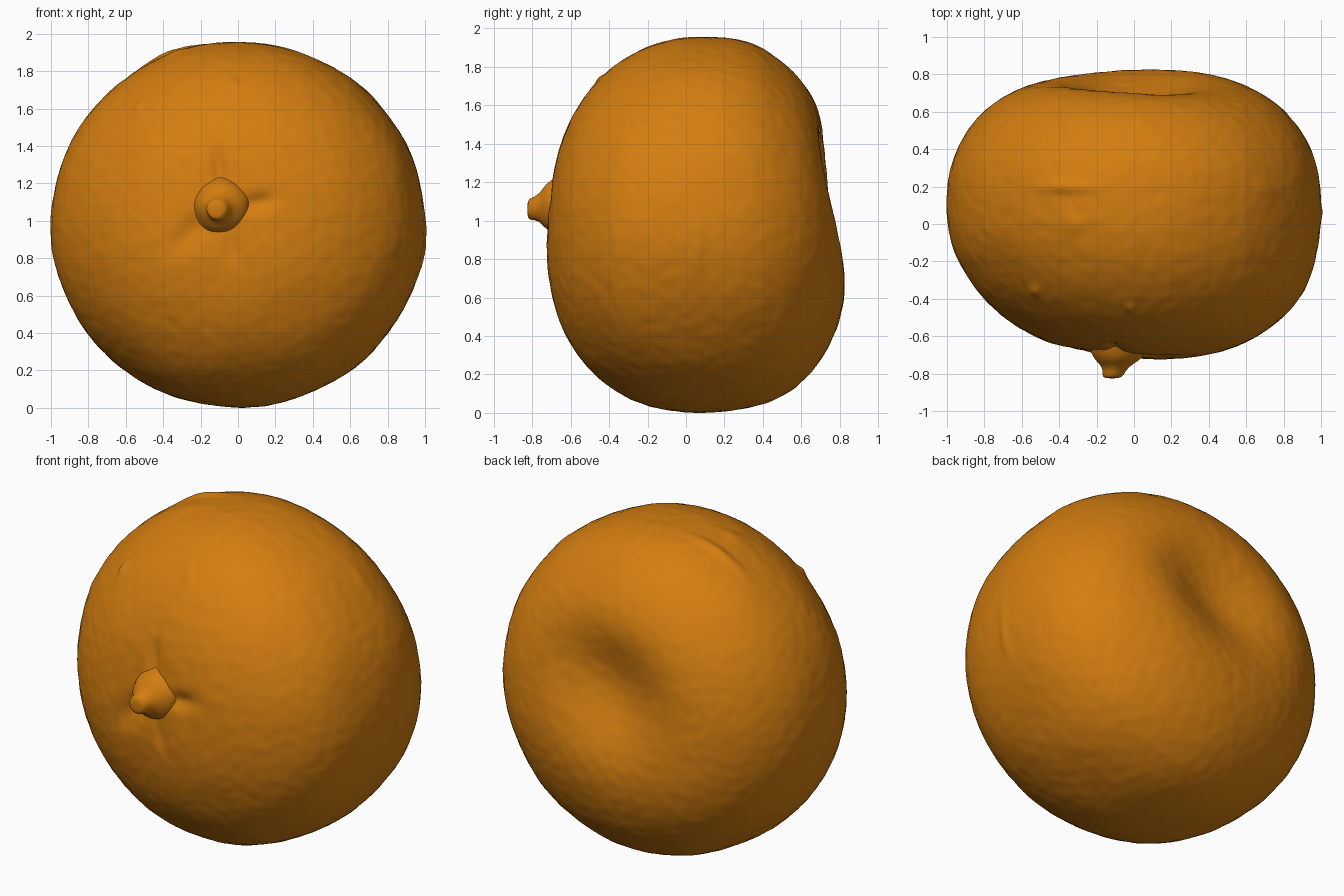
import bpy, bmesh, math
from mathutils import Vector, noise

cube = bpy.data.objects.get("Cube")
if cube:
    bpy.data.objects.remove(cube, do_unlink=True)

MID = 0.98      # height of the fruit's centre
BELLY = 0.10    # depth of the widest ring
POWER = 2.28    # squareness of the side profile

peel = bpy.data.materials.new("orange_peel")
peel.use_nodes = True
colour = (0.65, 0.205, 0.005, 1)
peel.diffuse_color = colour
bsdf = peel.node_tree.nodes["Principled BSDF"]
bsdf.inputs["Base Color"].default_value = colour
bsdf.inputs["Roughness"].default_value = 0.7


def finish(bm, name):
    bmesh.ops.recalc_face_normals(bm, faces=bm.faces)
    mesh = bpy.data.meshes.new(name)
    bm.to_mesh(mesh)
    bm.free()
    mesh.materials.append(peel)
    mesh.shade_smooth()
    obj = bpy.data.objects.new(name, mesh)
    bpy.context.collection.objects.link(obj)
    return obj


def bell(d, width):
    return math.exp(-0.5 * (d / width) ** 2)


def turned(dx, dz, degrees):
    """Offsets along and across a line at the given angle."""
    c, s = math.cos(math.radians(degrees)), math.sin(math.radians(degrees))
    return dx * c + dz * s, dz * c - dx * s


# Creases that run out from the stem: angle in degrees, length, width, depth
STEM = Vector((-0.09, 0, 1.07))
CREASES = [(93, 0.18, 0.025, 0.025), (8, 0.14, 0.035, 0.03),
           (221, 0.20, 0.05, 0.03), (285, 0.18, 0.03, 0.015)]
# Small warts and scars on the peel: centre, size, height
WARTS = [((-0.53, -0.36, 1.66), (0.02, 0.02, 0.1), 0.015),
         ((-0.02, -0.45, 1.76), (0.015, 0.015, 0.1), 0.012),
         ((-0.36, 0.20, 1.88), (0.12, 0.025, 0.1), 0.02),
         ((-0.33, 0.0, 1.9), (0.04, 0.04, 0.1), 0.01),
         ((0.70, 0.18, 1.66), (0.05, 0.03, 0.1), 0.007),
         ((0.98, 0.06, 0.85), (0.1, 0.02, 0.12), 0.01)]


def shape(n):
    """Place one point of the fruit from its direction."""
    depth = 0.755 if n.y > 0 else 0.82
    r = math.hypot(n.x, n.z)
    s = (r ** POWER + abs(n.y / depth) ** POWER) ** (-1 / POWER)
    p = n * s
    # Uneven lean of the two flattened ends
    side = min(1, abs(p.y) / 0.4)
    if p.y > 0:
        p.y -= 0.065 * p.z * side
    else:
        p.y += (0.01 * p.z - 0.06 * p.x) * side
    p = Vector((p.x, p.y + BELLY + 0.025 * p.z, p.z * 0.978 + MID))

    # Wide slanted hollow at the back
    if n.y > 0:
        along, across = turned(p.x, p.z - 1.15, 25)
        p.y -= 0.175 * bell(along, 0.28) * bell(across, 0.22)
    # Shallow creases around the stem
    elif n.y < -0.3:
        for angle, length, width, cut in CREASES:
            along, across = turned(p.x - STEM.x, p.z - STEM.z, angle)
            p.y += cut * bell(along - 0.2, length / 2) * bell(across, width)
        p.y += 0.01 * bell((p - STEM).xz.length, 0.2)

    # Pitted skin, soft lumps and warts
    lift = 0.003 * noise.noise(p * 16) + 0.006 * noise.noise(p * 3)
    for centre, size, height in WARTS:
        d = p - Vector(centre)
        lift += height * bell(d.x, size[0]) * bell(d.y, size[1]) * bell(d.z, size[2])
    return p + n * lift


# Fruit body
bm = bmesh.new()
bmesh.ops.create_icosphere(bm, subdivisions=7, radius=1)
for v in bm.verts:
    v.co = shape(v.co.normalized())
finish(bm, "fruit_body")

# Stem stub: lathed button leaning slightly to one side (radius, depth)
PROFILE = [(0.16, -0.64), (0.14, -0.69), (0.12, -0.725), (0.095, -0.745),
           (0.072, -0.765), (0.06, -0.79), (0.056, -0.81), (0.045, -0.823), (0.0, -0.826)]
bm = bmesh.new()
verts = [bm.verts.new((r, y, 0)) for r, y in PROFILE]
for a, b in zip(verts, verts[1:]):
    bm.edges.new((a, b))
bmesh.ops.spin(bm, geom=bm.verts[:] + bm.edges[:], cent=(0, 0, 0), axis=(0, 1, 0),
               angle=math.tau, steps=40)
bmesh.ops.remove_doubles(bm, verts=bm.verts, dist=0.0005)
for v in bm.verts:
    lean = max(0, -v.co.y - 0.72)
    wobble = 1 + 0.06 * noise.noise(v.co * 10)
    v.co = Vector((v.co.x * wobble - 0.085 - 0.3 * lean, v.co.y,
                   v.co.z * wobble + 1.075 - 0.15 * lean))
stem = finish(bm, "stem_stub")
smooth = stem.modifiers.new("rounding", 'SUBSURF')
smooth.levels = smooth.render_levels = 1
